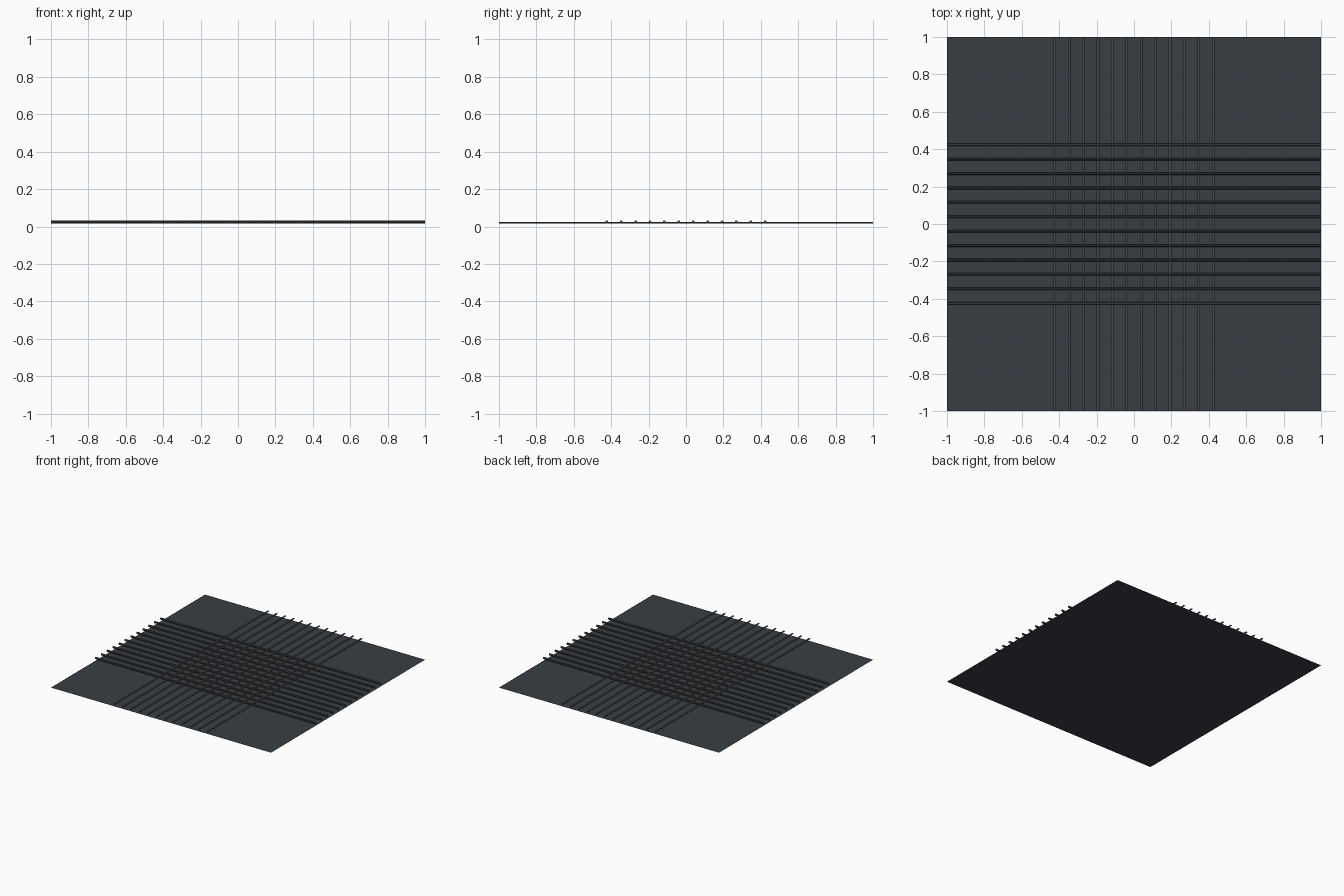
import bpy
import math

cube = bpy.data.objects.get("Cube")
if cube:
    bpy.data.objects.remove(cube, do_unlink=True)


def make_material(name, rgb):
    mat = bpy.data.materials.new(name)
    mat.use_nodes = True
    color = (*rgb, 1.0)
    mat.diffuse_color = color
    mat.node_tree.nodes["Principled BSDF"].inputs["Base Color"].default_value = color
    return mat


slate = make_material("dark slate", (0.040, 0.049, 0.060))
steel = make_material("dark grey steel", (0.065, 0.066, 0.068))


def add_bar(name, center, direction, half_width, half_height):
    """Eight-sided bar spanning the sheet along x or y."""
    bpy.ops.mesh.primitive_cylinder_add(vertices=8, radius=1, depth=2)
    bar = bpy.context.object
    bar.name = name
    # Turn a flat side upward, then lay the bar down along x
    mesh = bar.data
    grow = 1 / math.cos(math.pi / 8)
    turn = math.pi / 8
    for v in mesh.vertices:
        x, y, z = v.co
        across = (x * math.cos(turn) - y * math.sin(turn)) * grow * half_width
        up = (x * math.sin(turn) + y * math.cos(turn)) * grow * half_height
        # Fit the octagon inside its half width and half height
        across = max(-half_width, min(half_width, across))
        up = max(-half_height, min(half_height, up))
        v.co = (z, across, up)
    if direction == "y":
        bar.rotation_euler.z = math.pi / 2
    bar.location = center
    mesh.materials.append(steel)
    return bar


# Flat base sheet
bpy.ops.mesh.primitive_plane_add(size=2)
sheet = bpy.context.object
sheet.name = "base_sheet"
sheet.data.materials.append(slate)

# Evenly spaced bars: low ones run front to back, tall ones cross over them
COUNT = 12
SPACING = 0.077
for i in range(COUNT):
    offset = (i - (COUNT - 1) / 2) * SPACING
    add_bar(f"lengthwise_bar_{i + 1}", (offset, 0, 0.020), "y", 0.007, 0.004)
    add_bar(f"crosswise_bar_{i + 1}", (0, offset, 0.024), "x", 0.007, 0.008)
